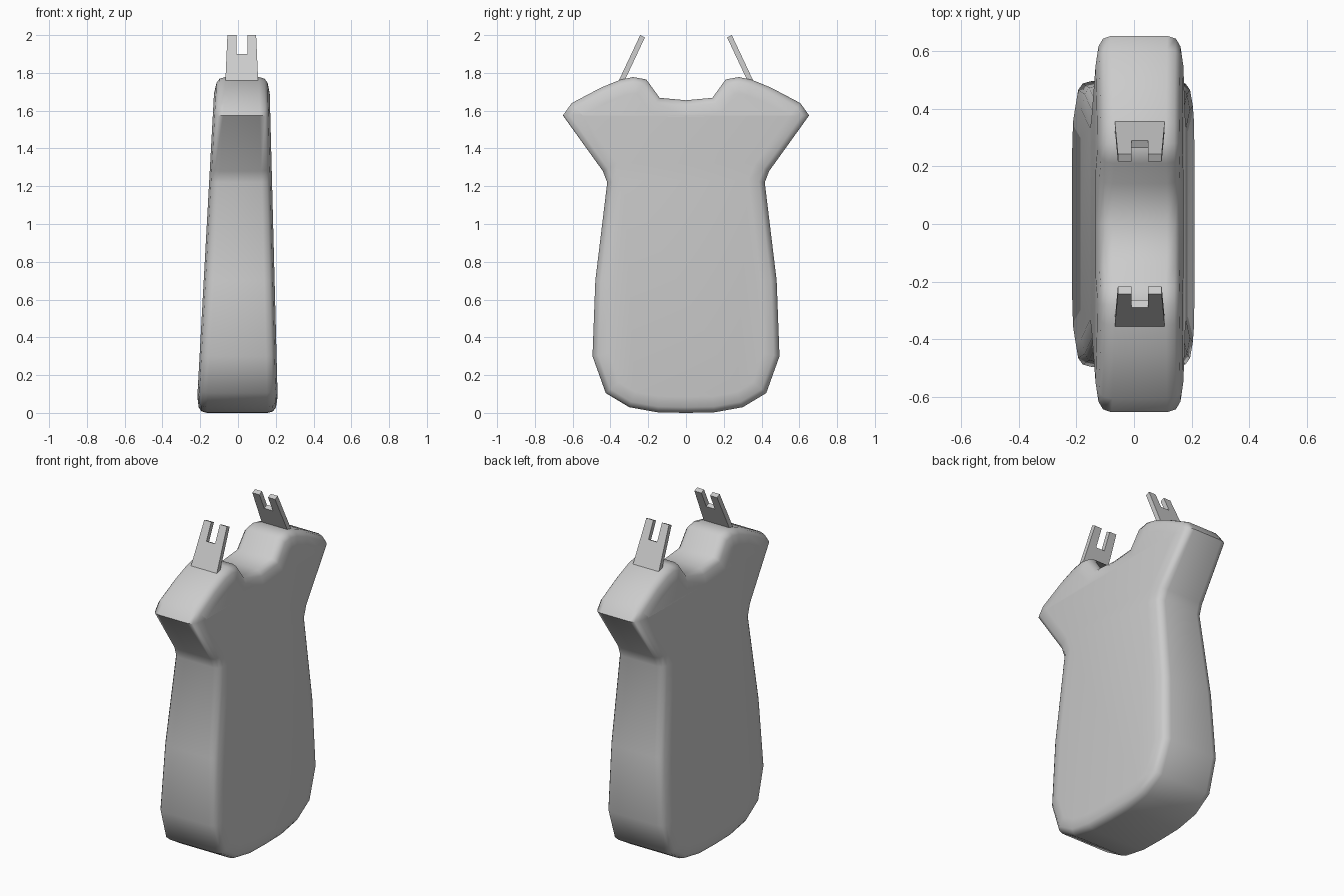
import bpy, bmesh, math
from mathutils import Vector

if "Cube" in bpy.data.objects:
    bpy.data.objects.remove(bpy.data.objects["Cube"])


def make_object(name, bm, angle):
    bmesh.ops.recalc_face_normals(bm, faces=bm.faces)
    mesh = bpy.data.meshes.new(name)
    bm.to_mesh(mesh)
    bm.free()
    obj = bpy.data.objects.new(name, mesh)
    bpy.context.collection.objects.link(obj)
    bpy.ops.object.select_all(action='DESELECT')
    obj.select_set(True)
    bpy.context.view_layer.objects.active = obj
    bpy.ops.object.shade_smooth_by_angle(angle=math.radians(angle))
    return obj


def inset(loop, d):
    # mitred inset of a clockwise (y, z) loop
    out = []
    for i, p in enumerate(loop):
        a = (p - loop[i - 1]).normalized()
        b = (loop[(i + 1) % len(loop)] - p).normalized()
        na, nb = Vector((a.y, -a.x)), Vector((b.y, -b.x))
        out.append(p + (na + nb) * d / (1 + na.dot(nb)))
    return out


# Body: side silhouette, tapered in thickness with rounded rims
half = [(0.14, 1.668), (0.21, 1.765), (0.28, 1.778), (0.35, 1.763),
        (0.45, 1.722), (0.605, 1.64), (0.652, 1.575), (0.44, 1.28),
        (0.417, 1.22), (0.48, 0.70), (0.495, 0.30), (0.425, 0.105),
        (0.30, 0.03), (0.15, 0.003)]
profile = ([Vector((0, 1.655))] + [Vector(p) for p in half] + [Vector((0, 0))]
           + [Vector((-y, z)) for y, z in reversed(half)])


def face_x(side, z):
    # slanted planes of the two broad faces
    return 0.212 - 0.026 * z if side > 0 else -0.220 + 0.055 * z


bm = bmesh.new()
rims = [(0.085, 0.0), (0.03, 0.010), (0.008, 0.026), (0.0, 0.055)]
layers = [(-1, d, dx) for d, dx in rims] + [(1, d, dx) for d, dx in reversed(rims)]
rings = []
for side, d, dx in layers:
    rings.append([bm.verts.new((face_x(side, p.y) - side * dx, p.x, p.y))
                  for p in inset(profile, d)])
n = len(profile)
for r0, r1 in zip(rings, rings[1:]):
    for i in range(n):
        j = (i + 1) % n
        bm.faces.new((r0[i], r0[j], r1[j], r1[i]))
bm.faces.new(rings[0])
bm.faces.new(rings[-1])
make_object("body", bm, 60)

# Forked prongs: slotted plates leaning towards the middle
outline = [(-0.087, 0.0), (0.087, 0.0), (0.076, 1.0), (0.029, 1.0),
           (0.029, 0.6), (-0.029, 0.6), (-0.029, 1.0), (-0.076, 1.0)]
for name, s in (("front_prong", -1), ("back_prong", 1)):
    base = Vector((0.02, 0.347 * s, 1.745))
    tip = Vector((0.02, 0.230 * s, 1.994))
    lean = tip - base
    normal = lean.cross(Vector((1, 0, 0))).normalized() * 0.014
    bm = bmesh.new()
    sides = [[bm.verts.new(base + lean * t + Vector((x, 0, 0)) + normal * k)
              for x, t in outline] for k in (-1, 1)]
    for ring in sides:
        bm.faces.new(ring)
    for i in range(8):
        j = (i + 1) % 8
        bm.faces.new((sides[0][i], sides[0][j], sides[1][j], sides[1][i]))
    make_object(name, bm, 30)
